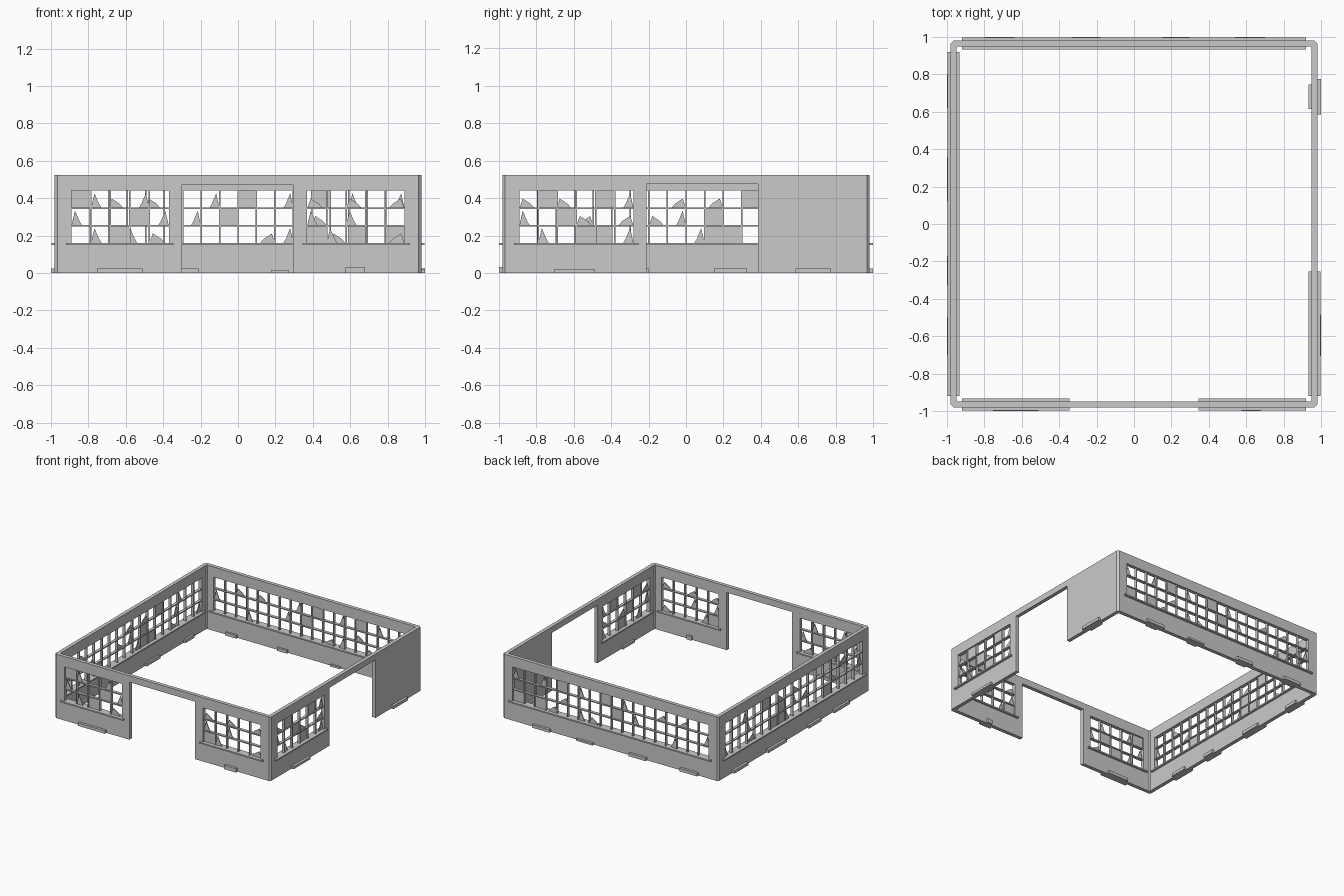
import bpy, bmesh, math

if "Cube" in bpy.data.objects:
    bpy.data.objects.remove(bpy.data.objects["Cube"])

gray = bpy.data.materials.new("concrete_gray")
gray.diffuse_color = (0.59, 0.59, 0.59, 1)
gray.use_nodes = True
gray.node_tree.nodes["Principled BSDF"].inputs["Base Color"].default_value = gray.diffuse_color

HEIGHT = 0.525
IN, OUT = 0.95, 0.98          # wall faces, measured from the centre
MID = (IN + OUT) / 2
Z0, Z1 = 0.16, 0.44           # window opening heights

# wall coordinates: u along the wall, d outwards, z up
PLACE = {
    "front": lambda u, d, z: (u, -d, z),
    "back": lambda u, d, z: (u, d, z),
    "left": lambda u, d, z: (-d, u, z),
    "right": lambda u, d, z: (d, u, z),
}


def prism(bm, wall, outline, d0, d1):
    """Extrude an outline of (u, z) points through the wall from d0 to d1."""
    put = PLACE[wall]
    a = [bm.verts.new(put(u, d0, z)) for u, z in outline]
    b = [bm.verts.new(put(u, d1, z)) for u, z in outline]
    faces = [bm.faces.new(a), bm.faces.new(b[::-1])]
    n = len(a)
    for i in range(n):
        j = (i + 1) % n
        faces.append(bm.faces.new((a[j], a[i], b[i], b[j])))
    return faces


def box(bm, wall, u0, u1, z0, z1, d0, d1):
    prism(bm, wall, [(u0, z0), (u1, z0), (u1, z1), (u0, z1)], d0, d1)


def finish(bm, name):
    bmesh.ops.recalc_face_normals(bm, faces=bm.faces)
    mesh = bpy.data.meshes.new(name)
    bm.to_mesh(mesh)
    bm.free()
    mesh.materials.append(gray)
    ob = bpy.data.objects.new(name, mesh)
    bpy.context.collection.objects.link(ob)
    return ob


def octagon(r, c):
    """Square of half-width r with corners cut by c."""
    pts = []
    for sx, sy in ((1, 1), (-1, 1), (-1, -1), (1, -1)):
        p = [(sx * r, sy * (r - c)), (sx * (r - c), sy * r)]
        pts += p if sx * sy > 0 else p[::-1]
    return pts


# name, wall, u start, u end, sill ends, pane rows from the top
# F = whole pane, l / r = broken pane left in the lower left / right corner
WINDOWS = [
    ("front_left", "front", -0.89, -0.37, (-0.92, -0.345),
     ("Fl.r.", "l..Fr", ".lF.l")),
    ("front_right", "front", 0.37, 0.89, (0.345, 0.92),
     ("l.l.r", "l.l..", "Fl..r")),
    ("right", "right", -0.89, -0.28, (-0.92, -0.255),
     ("lF..Fr", "l.Fl.r", ".l.F.r")),
    ("back", "back", -0.89, 0.89, (-0.92, 0.92),
     ("..l.l..r.F.r.F.l.r", "l.....r.F....l....", "...l......rr..lF.F")),
    ("left", "left", -0.89, 0.89, (-0.92, 0.92),
     ("..l.....r.r.F..l..", "l..r...lr.F...r...", "....F....rFF..l..r")),
]
DOORS = [("front", -0.30, 0.295, 0.472), ("right", -0.21, 0.385, 0.476)]

# Outer wall ring with chamfered corners
bm = bmesh.new()
loops = [[bm.verts.new((x, y, z)) for x, y in octagon(r, c)]
         for r, c, z in ((OUT, 0.014, 0), (OUT, 0.014, HEIGHT),
                         (IN, 0.008, HEIGHT), (IN, 0.008, 0))]
for k in range(4):
    a, b = loops[k], loops[(k + 1) % 4]
    for i in range(8):
        j = (i + 1) % 8
        bm.faces.new((a[i], a[j], b[j], b[i]))
walls = finish(bm, "walls")

# Door and window openings
bm = bmesh.new()
for wall, u0, u1, top in DOORS:
    box(bm, wall, u0, u1, -0.1, top, 0.9, 1.05)
for _, wall, u0, u1, _, _ in WINDOWS:
    box(bm, wall, u0, u1, Z0, Z1, 0.9, 1.05)
cutter = finish(bm, "opening_cutter")
cutter.hide_render = True
cut = walls.modifiers.new("openings", "BOOLEAN")
cut.operation = "DIFFERENCE"
cut.solver = "EXACT"
cut.object = cutter
bpy.context.view_layer.objects.active = walls
walls.select_set(True)
bpy.ops.object.modifier_apply(modifier=cut.name)
bpy.data.objects.remove(cutter)

for name, wall, u0, u1, sill, rows in WINDOWS:
    cols = len(rows[0])
    w, h = (u1 - u0) / cols, (Z1 - Z0) / 3

    # Window bars
    bm = bmesh.new()
    for i in range(1, cols):
        u = u0 + i * w
        box(bm, wall, u - 0.004, u + 0.004, Z0, Z1, MID - 0.011, MID + 0.011)
    for i in (1, 2):
        z = Z0 + i * h
        box(bm, wall, u0, u1, z - 0.004, z + 0.004, MID - 0.012, MID + 0.012)
    finish(bm, name + "_window_bars")

    # Window sill, on both sides of the wall
    bm = bmesh.new()
    box(bm, wall, sill[0], sill[1], 0.15, 0.161, 0.934, 0.998)
    finish(bm, name + "_window_sill")

    # Whole and broken panes
    bm = bmesh.new()
    for r, row in enumerate(rows):
        z = Z1 - (r + 1) * h
        for c, kind in enumerate(row):
            u = u0 + c * w
            if kind == "F":
                box(bm, wall, u, u + w, z, z + h, MID - 0.003, MID + 0.003)
            elif kind in "lr":
                tall = 0.55 + 0.3 * ((c + r) % 2)
                wide = 0.8 - 0.25 * ((c + r) % 2)
                shard = [(0, 0), (wide, 0), (wide * 0.75, 0.25), (0.18, tall)]
                pts = [(u + (p if kind == "l" else 1 - p) * w, z + q * h)
                       for p, q in shard]
                prism(bm, wall, pts, MID - 0.003, MID + 0.003)
    finish(bm, name + "_panes")

# Low blocks along the foot of the walls
BLOCKS = {
    "front": [(-0.755, -0.51, 0.025), (0.575, 0.68, 0.032)],
    "right": [(-0.705, -0.485, 0.02), (0.585, 0.775, 0.025)],
    "back": [(-0.80, -0.64, 0.025), (-0.33, -0.18, 0.025),
             (0.15, 0.30, 0.015), (0.54, 0.70, 0.025)],
    "left": [(-0.70, -0.50, 0.025), (-0.33, -0.17, 0.025),
             (0.12, 0.355, 0.025), (0.62, 0.80, 0.025)],
}
for wall, spans in BLOCKS.items():
    bm = bmesh.new()
    for u0, u1, top in spans:
        box(bm, wall, u0, u1, 0, top, MID, 1.0)
        box(bm, wall, u0 + 0.03, u1 - 0.03, 0, top, 0.934, MID)
    finish(bm, wall + "_foot_blocks")
